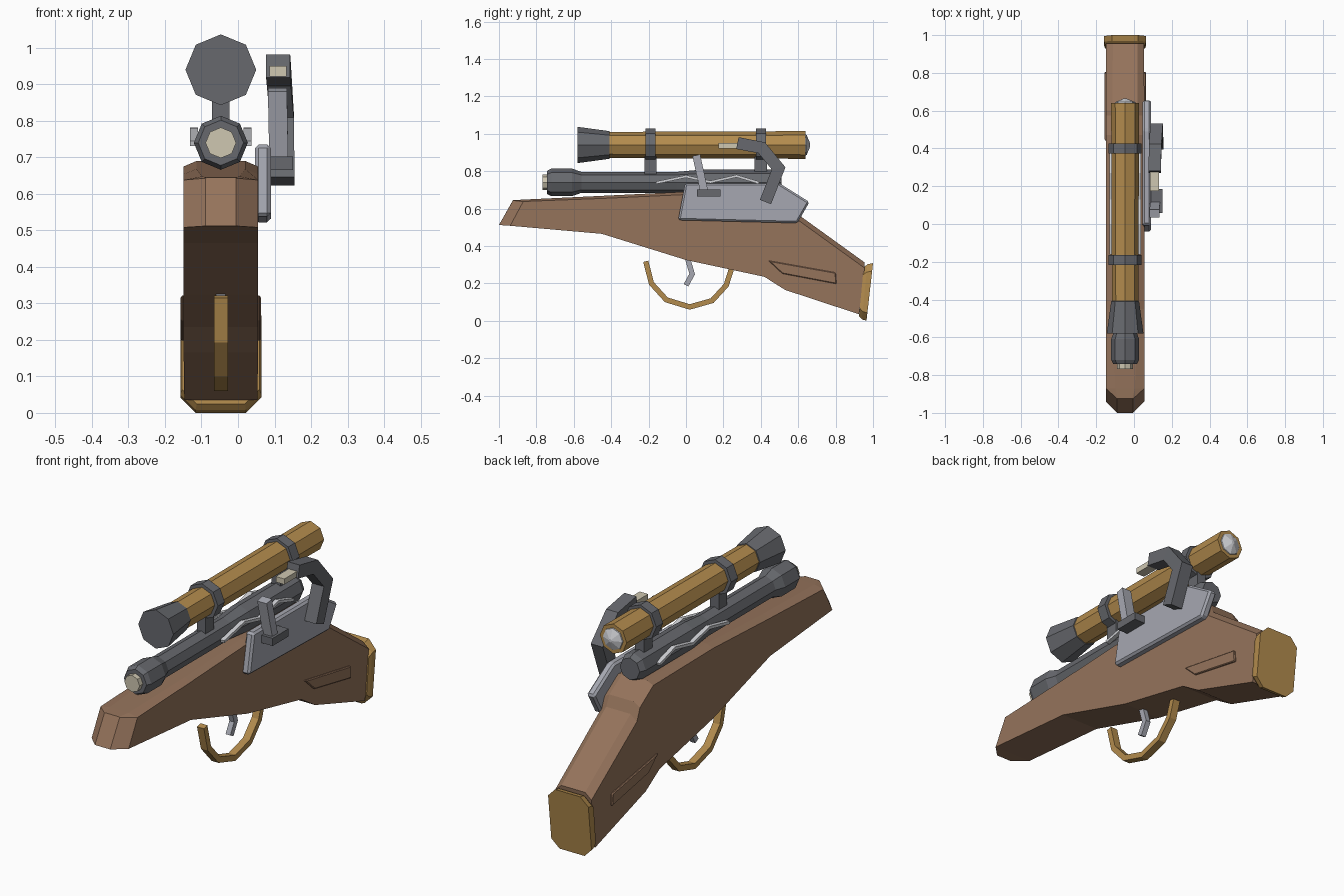
import bpy, bmesh, math
from mathutils import Vector

if "Cube" in bpy.data.objects:
    bpy.data.objects.remove(bpy.data.objects["Cube"])

CX = -0.047  # centre line of the stock, barrel and scope


def mat(name, rgb):
    m = bpy.data.materials.new(name)
    m.diffuse_color = (*rgb, 1)
    m.use_nodes = True
    m.node_tree.nodes["Principled BSDF"].inputs["Base Color"].default_value = m.diffuse_color
    return m


WOOD = mat("wood brown", (0.30, 0.172, 0.105))
BRASS = mat("brass", (0.45, 0.26, 0.075))
DARK = mat("gunmetal grey", (0.135, 0.14, 0.155))
STEEL = mat("light steel", (0.38, 0.39, 0.44))
CREAM = mat("cream", (0.62, 0.57, 0.44))
GLASS = mat("pale glass", (0.62, 0.63, 0.66))


def finish(name, bm, m):
    bmesh.ops.recalc_face_normals(bm, faces=bm.faces)
    me = bpy.data.meshes.new(name)
    bm.to_mesh(me)
    bm.free()
    me.materials.append(m)
    ob = bpy.data.objects.new(name, me)
    bpy.context.collection.objects.link(ob)
    return ob


def loft(name, rings, m):
    """Skin a list of equal-length point rings and cap both ends."""
    bm = bmesh.new()
    vs = [[bm.verts.new(p) for p in r] for r in rings]
    n = len(rings[0])
    for a, b in zip(vs, vs[1:]):
        for i in range(n):
            j = (i + 1) % n
            bm.faces.new((a[i], a[j], b[j], b[i]))
    bm.faces.new(vs[0])
    bm.faces.new(vs[-1])
    return finish(name, bm, m)


def turned(name, z, profile, m, sides=8):
    """Eight-sided tube along y from (y, radius) pairs."""
    rings = []
    for y, r in profile:
        rings.append([(CX + r * math.cos(2 * math.pi * i / sides), y,
                       z + r * math.sin(2 * math.pi * i / sides)) for i in range(sides)])
    return loft(name, rings, m)


def slab(name, outline, x0, x1, m, bevel=0.0):
    """Side-view outline (y, z) given thickness in x."""
    ob = loft(name, [[(x, y, z) for y, z in outline] for x in (x0, x1)], m)
    if bevel:
        b = ob.modifiers.new("bevel", 'BEVEL')
        b.width = bevel
        b.segments = 1
    return ob


def strip(name, path, wx, thick, m):
    """Bar of width wx in x swept along an (x, y, z) path."""
    pts = [Vector(p) for p in path]
    rings = []
    for i, p in enumerate(pts):
        a = (p - pts[i - 1]).normalized() if i else None
        b = (pts[i + 1] - p).normalized() if i < len(pts) - 1 else None
        t = ((a or b) + (b or a)).normalized()
        k = 1 / max(0.6, t.dot(a or b))
        nrm = Vector((0, -t.z, t.y)).normalized() * thick / 2 * k
        side = Vector((wx / 2, 0, 0))
        rings.append([p + nrm + side, p + nrm - side, p - nrm - side, p - nrm + side])
    return loft(name, rings, m)


# Stock: cross-sections with chamfered top edges
# (y bottom, z bottom, y top, z top, half width, chamfer x, chamfer z)
sections = [
    (-1.00, 0.512, -0.925, 0.645, 0.042, 0.004, 0.002),
    (-0.94, 0.508, -0.87, 0.648, 0.102, 0.05, 0.010),
    (-0.45, 0.465, -0.45, 0.668, 0.102, 0.035, 0.014),
    (0.00, 0.325, 0.00, 0.690, 0.102, 0.035, 0.015),
    (0.42, 0.235, 0.47, 0.685, 0.102, 0.035, 0.015),
    (0.47, 0.203, 0.575, 0.620, 0.102, 0.035, 0.020),
    (0.53, 0.165, 0.60, 0.568, 0.102, 0.035, 0.030),
    (0.925, 0.035, 0.955, 0.312, 0.100, 0.035, 0.030),
]
rings = []
for yb, zb, yt, zt, w, cx, cz in sections:
    rings.append([(CX - w, yb, zb), (CX + w, yb, zb), (CX + w, yt, zt - cz),
                  (CX + w - cx, yt, zt), (CX - w + cx, yt, zt), (CX - w, yt, zt - cz)])
loft("stock", rings, WOOD)

# Butt plate: octagonal brass cap, tilted to match the stock end
def butt_ring(y_bot, y_top, z0, z1, w, c):
    def pt(x, z):
        return (CX + x, y_bot + (y_top - y_bot) * (z - z0) / (z1 - z0), z)
    return [pt(-w + c, z0), pt(w - c, z0), pt(w, z0 + c), pt(w, z1 - c),
            pt(w - c, z1), pt(-w + c, z1), pt(-w, z1 - c), pt(-w, z0 + c)]

loft("butt_plate", [butt_ring(0.925, 0.950, 0.025, 0.285, 0.106, 0.04),
                    butt_ring(0.940, 0.970, 0.008, 0.302, 0.111, 0.042),
                    butt_ring(0.965, 1.000, 0.0, 0.308, 0.111, 0.042)], BRASS)

# Raised panels on both sides of the butt
panel = [(0.44, 0.322), (0.80, 0.258), (0.805, 0.197), (0.515, 0.252)]
for s, tag in ((-1, "left"), (1, "right")):
    slab("stock_panel_" + tag, panel, CX + s * 0.095, CX + s * 0.110, WOOD, 0.004)

# Barrel with flared muzzle and thicker receiver
turned("barrel", 0.74, [(-0.742, 0.062), (-0.72, 0.074), (-0.61, 0.074), (-0.56, 0.056),
                        (-0.05, 0.056), (0.08, 0.068), (0.48, 0.068), (0.51, 0.055)], DARK)
turned("muzzle_tip", 0.74, [(-0.768, 0.042), (-0.73, 0.042)], CREAM)

# Scope
turned("scope_tube", 0.94, [(-0.42, 0.070), (0.64, 0.074)], BRASS)
turned("scope_hood", 0.94, [(-0.58, 0.097), (-0.41, 0.074), (-0.405, 0.06)], DARK)
turned("scope_lens", 0.94, [(0.63, 0.058), (0.645, 0.054), (0.664, 0.008)], GLASS)
for y, tag in ((-0.19, "front"), (0.40, "rear")):
    turned("scope_ring_" + tag, 0.94, [(y - 0.027, 0.088), (y + 0.027, 0.088)], DARK)
    slab("scope_mount_" + tag, [(y - 0.033, 0.77), (y + 0.033, 0.77),
                                (y + 0.033, 0.88), (y - 0.033, 0.88)],
         CX - 0.024, CX + 0.024, DARK)

# Zigzag wires on both sides of the barrel
wire = [(-0.16, 0.738), (0.0, 0.772), (0.13, 0.742), (0.27, 0.774), (0.39, 0.738)]
for s, tag in ((-1, "left"), (1, "right")):
    strip("wire_" + tag, [(CX + s * 0.073, y, z) for y, z in wire], 0.022, 0.014, GLASS)

# Side plate
slab("side_plate", [(-0.042, 0.538), (0.595, 0.522), (0.66, 0.635), (0.50, 0.735),
                    (-0.005, 0.735)], 0.046, 0.090, STEEL, 0.010)

# Lever and its pivot block
slab("lever_block", [(0.058, 0.665), (0.185, 0.665), (0.185, 0.703), (0.058, 0.703)],
     0.08, 0.150, DARK)
strip("lever", [(0.112, 0.10, 0.68), (0.108, 0.055, 0.885)], 0.052, 0.042, STEEL)

# Bolt handle and grip
strip("bolt_handle", [(0.122, 0.425, 0.635), (0.120, 0.495, 0.815),
                      (0.112, 0.405, 0.925), (0.110, 0.275, 0.950)], 0.066, 0.064, DARK)
slab("bolt_grip", [(0.175, 0.922), (0.29, 0.922), (0.29, 0.950), (0.175, 0.950)],
     0.086, 0.133, CREAM)

# Trigger guard and trigger
guard = [(-0.215, 0.318), (-0.185, 0.200), (-0.105, 0.112), (0.02, 0.074),
         (0.14, 0.108), (0.215, 0.190), (0.250, 0.300)]
strip("trigger_guard", [(CX, y, z) for y, z in guard], 0.038, 0.028, BRASS)
trigger = [(0.005, 0.345), (0.033, 0.250), (0.0, 0.190)]
strip("trigger", [(CX, y, z) for y, z in trigger], 0.026, 0.028, STEEL)
